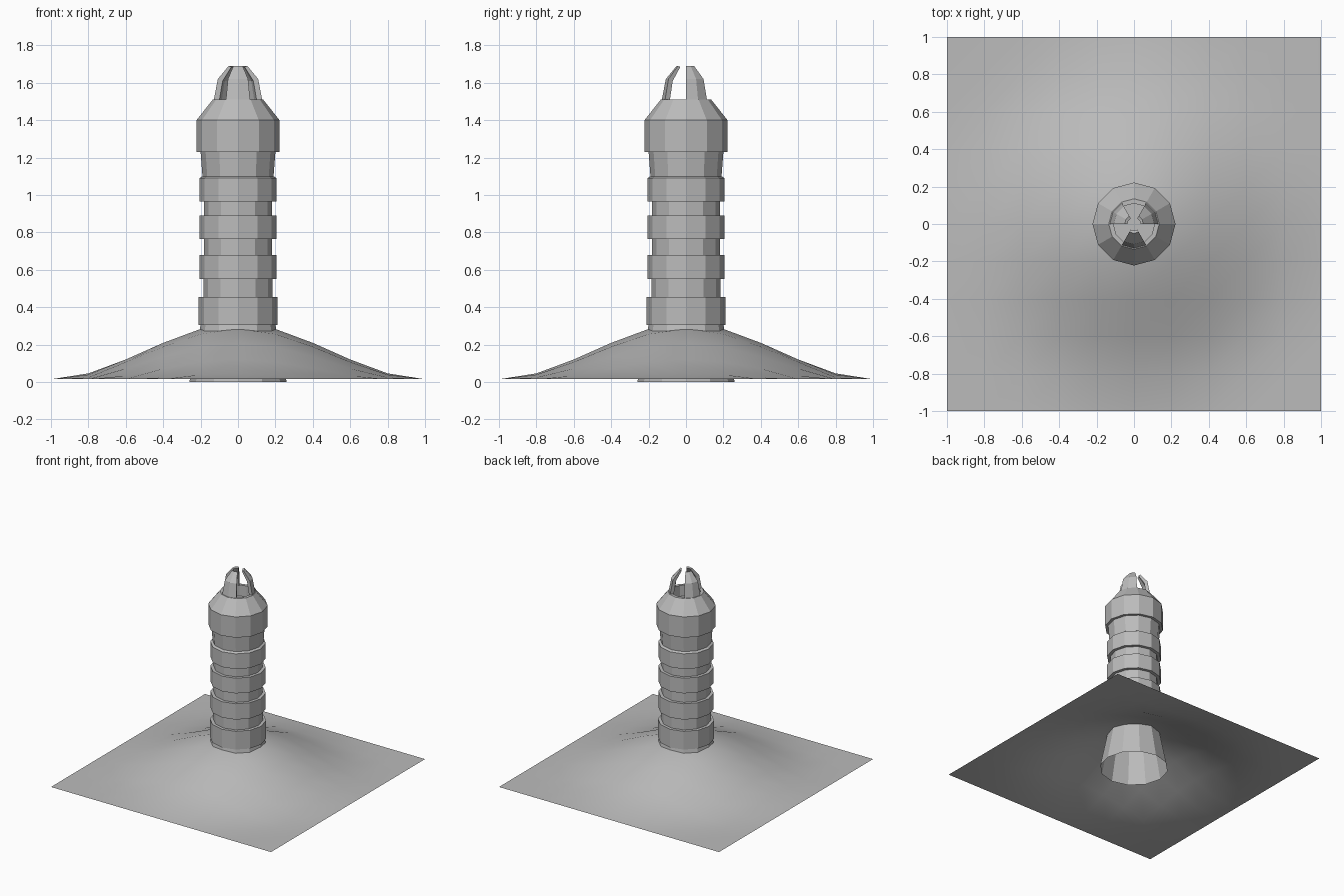
import bpy, bmesh, math

if "Cube" in bpy.data.objects:
    bpy.data.objects.remove(bpy.data.objects["Cube"])

stone = bpy.data.materials.new("grey")
stone.diffuse_color = (0.50, 0.50, 0.50, 1)
stone.use_nodes = True
stone.node_tree.nodes["Principled BSDF"].inputs["Base Color"].default_value = stone.diffuse_color
SIDES = 12


def finish(bm, name, smooth=False):
    me = bpy.data.meshes.new(name)
    bm.to_mesh(me)
    bm.free()
    me.materials.append(stone)
    for p in me.polygons:
        p.use_smooth = smooth
    ob = bpy.data.objects.new(name, me)
    bpy.context.collection.objects.link(ob)
    return ob


def ring(bm, r, z, a0=0.0, steps=SIDES):
    step = 2 * math.pi / SIDES
    return [bm.verts.new((r * math.cos(a0 + i * step), r * math.sin(a0 + i * step), z))
            for i in range(steps)]


# Hill: square grid raised by a smooth radial falloff
bm = bmesh.new()
bmesh.ops.create_grid(bm, x_segments=10, y_segments=10, size=1)
for v in bm.verts:
    d = max(0, 1 - math.hypot(v.co.x, v.co.y))
    v.co.z = 0.015 + 0.30 * (3 * d * d - 2 * d ** 3)
finish(bm, "hill", smooth=True)

# Tower: stacked bands of one faceted profile, open at the foot, hollow at the top
profile = [(0.26, 0), (0.20, 0.305), (0.21, 0.305), (0.21, 0.455),
           (0.185, 0.455), (0.185, 0.55), (0.207, 0.55), (0.207, 0.68),
           (0.182, 0.68), (0.182, 0.765), (0.207, 0.765), (0.207, 0.89),
           (0.182, 0.89), (0.182, 0.965), (0.207, 0.965), (0.207, 1.09),
           (0.19, 1.10), (0.20, 1.23), (0.222, 1.23), (0.222, 1.40),
           (0.135, 1.51), (0.11, 1.51), (0.11, 1.42)]
bm = bmesh.new()
rings = [ring(bm, r, z) for r, z in profile]
for a, b in zip(rings, rings[1:]):
    for i in range(SIDES):
        j = (i + 1) % SIDES
        bm.faces.new((a[i], a[j], b[j], b[i]))
bm.faces.new(rings[-1])
finish(bm, "tower")

# Claws: three curved prongs, each spanning two facets of the rim
claw = [(0.13, 1.505), (0.108, 1.62), (0.05, 1.69), (0.035, 1.685), (0.082, 1.61), (0.10, 1.505)]
for k, name in enumerate(("right_claw", "left_claw", "front_claw")):
    bm = bmesh.new()
    rows = [ring(bm, r, z, math.radians(120 * k), 3) for r, z in claw]
    for a, b in zip(rows, rows[1:] + rows[:1]):
        for i in range(2):
            bm.faces.new((a[i], a[i + 1], b[i + 1], b[i]))
    bm.faces.new([row[0] for row in rows][::-1])
    bm.faces.new([row[2] for row in rows])
    bmesh.ops.recalc_face_normals(bm, faces=bm.faces)
    finish(bm, name)
